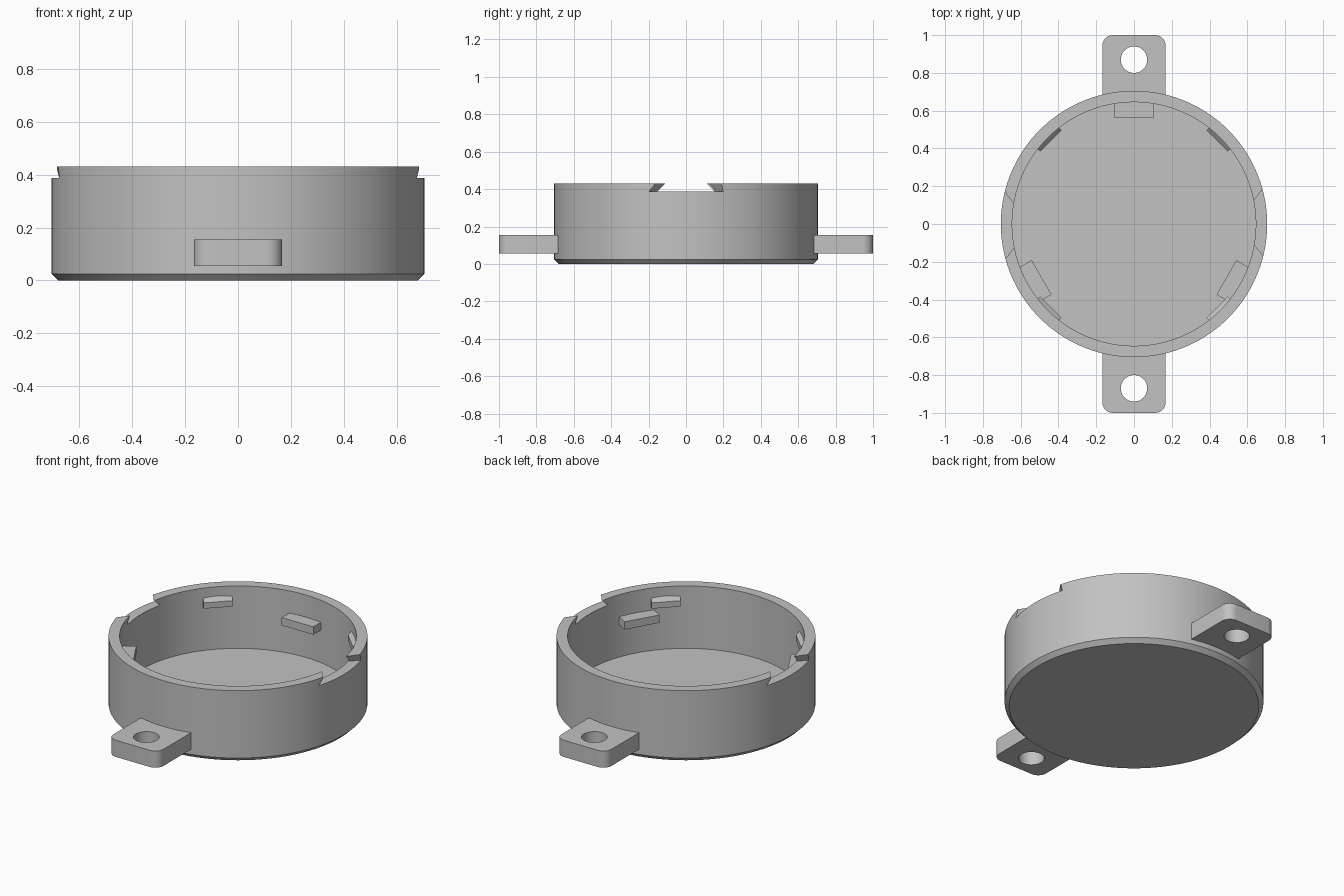
import bpy, bmesh
from math import sin, cos, pi, radians
from mathutils import Matrix, Vector

cube = bpy.data.objects.get("Cube")
if cube:
    bpy.data.objects.remove(cube, do_unlink=True)

grey = bpy.data.materials.new("light grey")
grey.use_nodes = True
grey.diffuse_color = (0.54, 0.54, 0.54, 1)
grey.node_tree.nodes["Principled BSDF"].inputs["Base Color"].default_value = (0.54, 0.54, 0.54, 1)

OUTER, INNER, HEIGHT, FLOOR, CHAMFER = 0.705, 0.645, 0.43, 0.055, 0.025


def finish(name, bm):
    bmesh.ops.recalc_face_normals(bm, faces=bm.faces)
    mesh = bpy.data.meshes.new(name)
    bm.to_mesh(mesh)
    bm.free()
    mesh.materials.append(grey)
    obj = bpy.data.objects.new(name, mesh)
    bpy.context.collection.objects.link(obj)
    return obj


def smooth(obj):
    bpy.ops.object.select_all(action="DESELECT")
    obj.select_set(True)
    bpy.context.view_layer.objects.active = obj
    bpy.ops.object.shade_smooth_by_angle(angle=radians(25))


def prism(name, loops, spin=0.0):
    """Solid between two matching closed loops, turned about z."""
    bm = bmesh.new()
    a, b = [[bm.verts.new(p) for p in loop] for loop in loops]
    n = len(a)
    bm.faces.new(a)
    bm.faces.new(b)
    for i in range(n):
        j = (i + 1) % n
        bm.faces.new((a[i], a[j], b[j], b[i]))
    bm.transform(Matrix.Rotation(spin, 4, "Z"))
    return finish(name, bm)


def lathe(name, profile, segments):
    """Turned solid with flat discs at both ends of the profile."""
    bm = bmesh.new()
    rings = [[bm.verts.new((r * cos(2 * pi * i / segments), r * sin(2 * pi * i / segments), z))
              for i in range(segments)] for r, z in profile]
    for low, high in zip(rings, rings[1:]):
        for i in range(segments):
            j = (i + 1) % segments
            bm.faces.new((low[i], low[j], high[j], high[i]))
    bm.faces.new(rings[0])
    bm.faces.new(rings[-1])
    return finish(name, bm)


# Round cup with chamfered base
cup = lathe("cup_body", [(OUTER - CHAMFER, 0), (OUTER, CHAMFER), (OUTER, HEIGHT),
                         (INNER, HEIGHT), (INNER, FLOOR)], 144)

# Undercut rim notches on both sides
for side, spin in (("left", 0), ("right", pi)):
    cutter = prism("notch_cutter_" + side, [
        [(0.6, -0.13, 0.388), (0.6, 0.13, 0.388), (0.6, 0.055, 0.45), (0.6, -0.055, 0.45)],
        [(0.75, -0.267, 0.388), (0.75, 0.267, 0.388), (0.75, 0.25, 0.45), (0.75, -0.25, 0.45)]], spin)
    cutter.hide_render = True
    cut = cup.modifiers.new("notch_" + side, "BOOLEAN")
    cut.operation, cut.solver, cut.object = "DIFFERENCE", "EXACT", cutter
    bpy.context.view_layer.objects.active = cup
    bpy.ops.object.modifier_apply(modifier=cut.name)
    bpy.data.objects.remove(cutter, do_unlink=True)
smooth(cup)


def mounting_lug(name, spin):
    """Rounded ear with a screw hole, rooted in the wall."""
    half, tip, root, radius, hole_y, hole_r = 0.167, 1.0, 0.665, 0.055, 0.87, 0.07
    outline = [(half, root)]
    for cx, start in ((half - radius, 0), (radius - half, 90)):
        for k in range(9):
            a = radians(start + k * 90 / 8)
            outline.append((cx + radius * cos(a), tip - radius + radius * sin(a)))
    outline.append((-half, root))
    hole = [(hole_r * cos(2 * pi * k / 40), hole_y + hole_r * sin(2 * pi * k / 40)) for k in range(40)]
    bm = bmesh.new()
    edges = []
    for loop in (outline, hole):
        vs = [bm.verts.new((x, y, 0.055)) for x, y in loop]
        edges += [bm.edges.new((vs[i - 1], vs[i])) for i in range(len(vs))]
    bmesh.ops.triangle_fill(bm, use_beauty=True, edges=edges, normal=(0, 0, 1))
    raised = bmesh.ops.extrude_face_region(bm, geom=bm.faces[:], use_keep_orig=True)
    top = [g for g in raised["geom"] if isinstance(g, bmesh.types.BMVert)]
    bmesh.ops.translate(bm, verts=top, vec=Vector((0, 0, 0.1)))
    bm.transform(Matrix.Rotation(spin, 4, "Z"))
    smooth(finish(name, bm))


mounting_lug("back_lug", 0)
mounting_lug("front_lug", pi)


def inner_block(name, section, half, angle):
    """Radial cross-section (r, z) swept across the wall."""
    prism(name, [[(r, s * half, z) for r, z in section] for s in (-1, 1)], radians(angle))


# Three support tabs inside the wall
for angle in (90, 210, 330):
    inner_block(f"support_tab_{angle}", [(0.565, 0.25), (0.66, 0.25), (0.66, 0.297), (0.565, 0.297)],
                0.105, angle)

# Four small snap bumps with sloped tops
for angle in (45, 135, 225, 315):
    inner_block(f"snap_bump_{angle}", [(0.622, 0.315), (0.655, 0.315), (0.655, 0.385), (0.622, 0.35)],
                0.08, angle)
